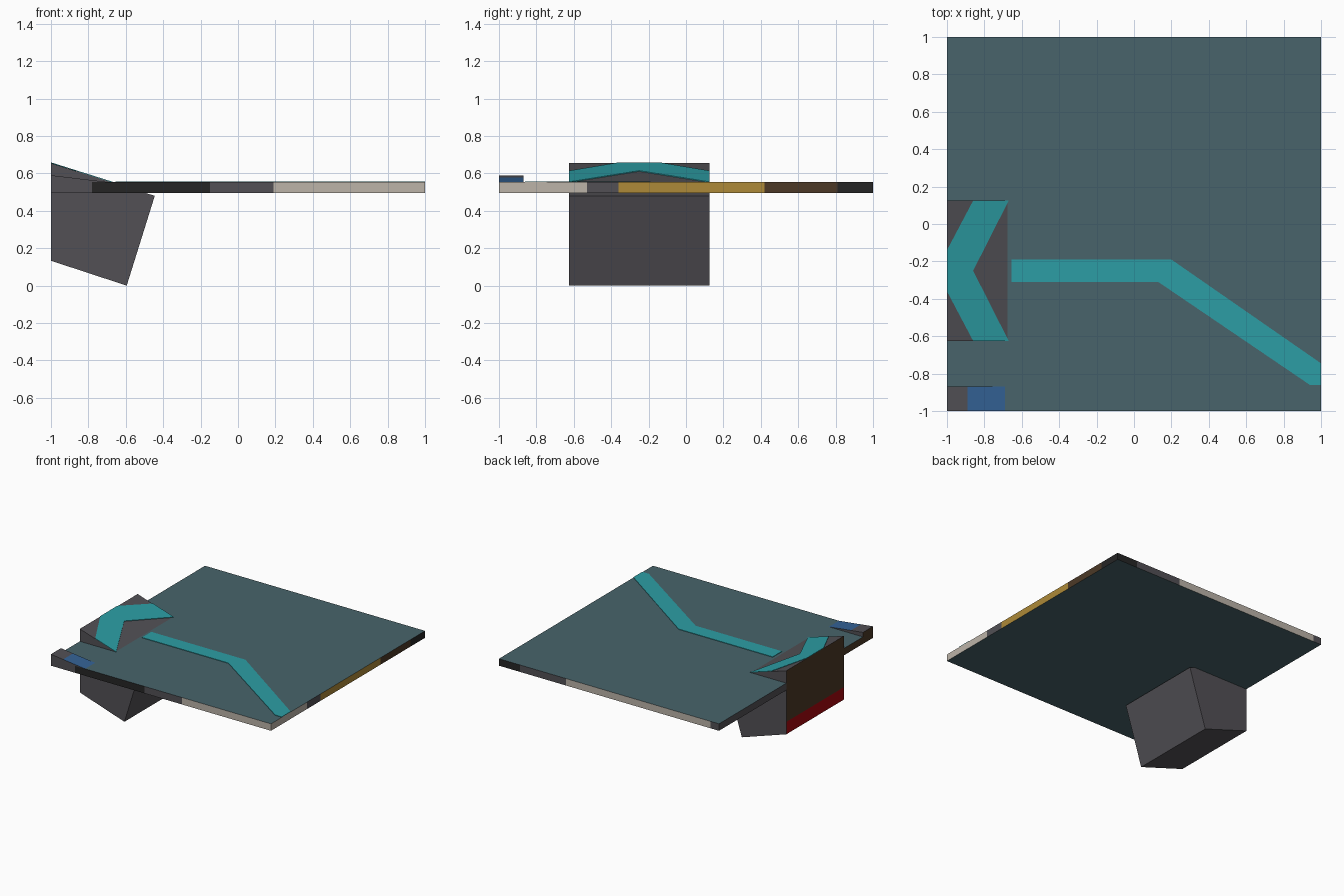
import bpy, bmesh

if "Cube" in bpy.data.objects:
    bpy.data.objects.remove(bpy.data.objects["Cube"])

def srgb(r, g, b):
    f = lambda c: (c / 255) / 12.92 if c / 255 <= 0.04045 else ((c / 255 + 0.055) / 1.055) ** 2.4
    return (f(r), f(g), f(b), 1)

COLOURS = {
    "slate": srgb(72, 100, 107), "teal": srgb(44, 158, 165), "grey": srgb(82, 80, 85),
    "black": srgb(37, 37, 37), "beige": srgb(188, 180, 169), "gold": srgb(174, 138, 56),
    "brown": srgb(76, 57, 38), "red": srgb(165, 8, 14), "blue": srgb(52, 98, 150),
}
MATS = {}
for n, c in COLOURS.items():
    MATS[n] = bpy.data.materials.new(n)
    MATS[n].diffuse_color = c

def prism(name, outline, place, lo, hi, cap, sides=None):
    """Extrude outline [(u, v)] from lo to hi; sides[i] colours edge i -> i+1."""
    sides = sides or [cap] * len(outline)
    names = list(dict.fromkeys([cap] + sides))
    bm = bmesh.new()
    a = [bm.verts.new(place(u, v, lo)) for u, v in outline]
    b = [bm.verts.new(place(u, v, hi)) for u, v in outline]
    for ring in (a, b):
        bm.faces.new(ring).material_index = 0
    n = len(outline)
    for i in range(n):
        j = (i + 1) % n
        bm.faces.new((a[i], a[j], b[j], b[i])).material_index = names.index(sides[i])
    bmesh.ops.recalc_face_normals(bm, faces=bm.faces)
    me = bpy.data.meshes.new(name)
    bm.to_mesh(me)
    bm.free()
    for m in names:
        me.materials.append(MATS[m])
    ob = bpy.data.objects.new(name, me)
    bpy.context.collection.objects.link(ob)
    return ob

flat = lambda u, v, w: (u, v, w)            # plan outline, extruded up
across = lambda u, v, w: (u, w, v)          # side profile, extruded along y
ramp_z = lambda x: 0.655 - (x + 1) * 0.315
on_ramp = lambda u, v, w: (u, v, ramp_z(u) + w)
TOP, BOTTOM = 0.553, 0.496

# ground slab with coloured edge bands, counter-clockwise from front left
prism("slab",
      [(-1, -1), (-0.78, -1), (-0.15, -1), (0.19, -1), (1, -1), (1, -0.53), (1, -0.36),
       (1, 0.42), (1, 0.81), (1, 1), (0.81, 1), (0.39, 1), (-0.925, 1), (-1, 1), (-1, 0.125)],
      flat, BOTTOM, TOP, "slate",
      ["grey", "black", "grey", "beige", "beige", "grey", "gold", "brown", "black",
       "black", "grey", "beige", "grey", "grey", "brown"])

# tilted block pushed through the slab, cut off at the left border
prism("tilted_block",
      [(-1, 0.655), (-1, 0.235), (-1, 0.133), (-0.595, 0.0), (-0.445, 0.48)],
      across, -0.625, 0.125, "grey", ["brown", "red", "grey", "grey", "grey"])

# small wedge in the front left corner with a blue top stripe
prism("corner_wedge", [(-1, TOP), (-0.69, TOP), (-0.89, 0.577), (-1, 0.59)],
      across, -1, -0.87, "grey", ["grey", "blue", "grey", "brown"])

# painted path on the slab
prism("path_stripe",
      [(-0.655, -0.31), (0.13, -0.31), (0.94, -0.86), (1, -0.86), (1, -0.745),
       (0.2, -0.19), (-0.655, -0.19)],
      flat, TOP, TOP + 0.004, "teal")

# painted chevron on the sloped block top
prism("chevron_stripe",
      [(-0.86, 0.125), (-1, -0.14), (-1, -0.36), (-0.86, -0.625), (-0.67, -0.625),
       (-0.86, -0.25), (-0.67, 0.125)],
      on_ramp, 0, 0.004, "teal")

for m in bpy.data.materials:
    if m.users and not m.is_grease_pencil:
        m.use_nodes = True
        m.node_tree.nodes["Principled BSDF"].inputs["Base Color"].default_value = m.diffuse_color
